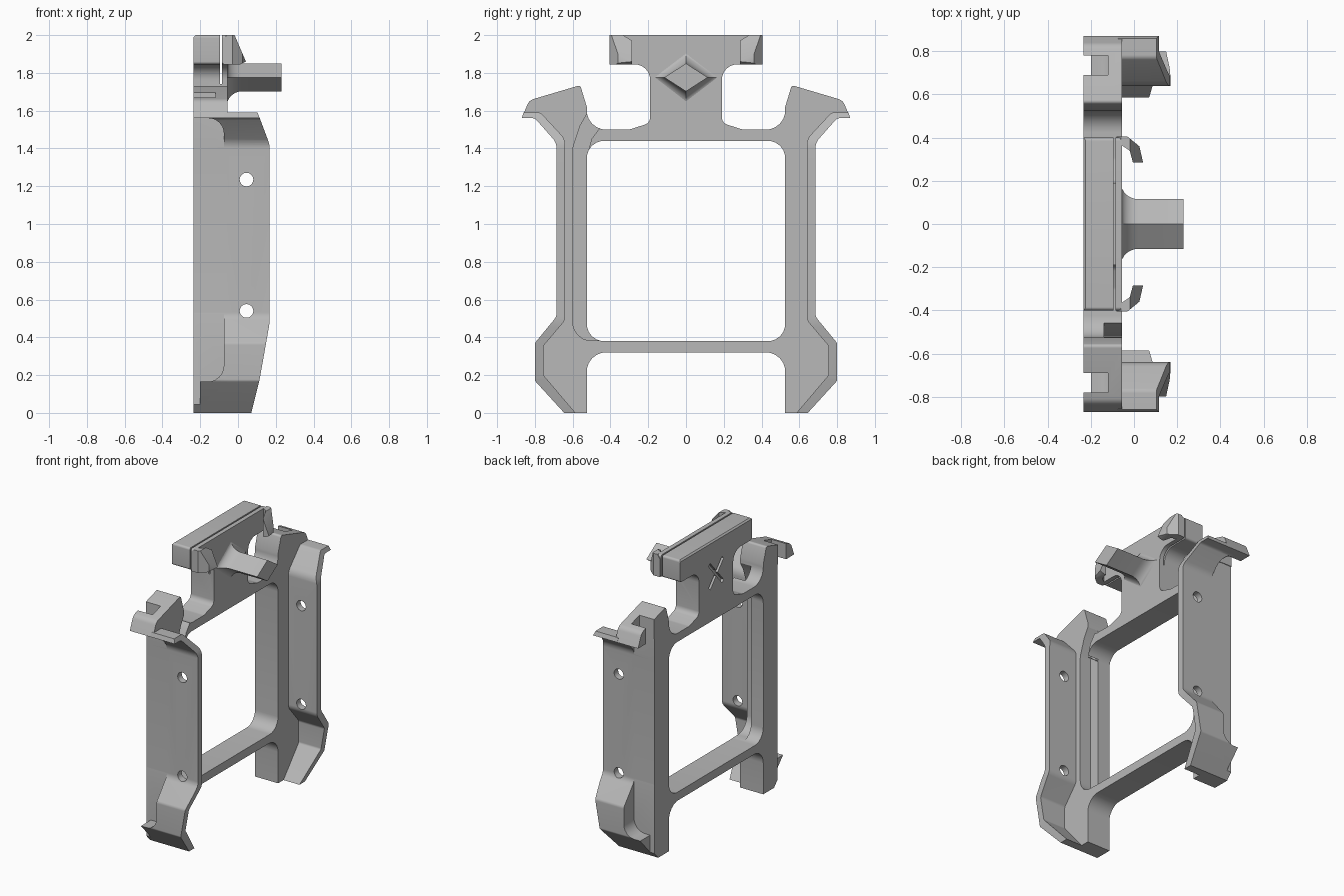
import bpy, bmesh, math
from mathutils import Vector

cube = bpy.data.objects.get("Cube")
if cube:
    bpy.data.objects.remove(cube)

grey = bpy.data.materials.new("matte grey")
grey.use_nodes = True
grey.diffuse_color = (0.48, 0.48, 0.48, 1)
grey.node_tree.nodes["Principled BSDF"].inputs["Base Color"].default_value = grey.diffuse_color


def rounded(points, steps=6):
    """Outline from (a, b) or (a, b, radius) corners, with filleted corners."""
    out = []
    for i, p in enumerate(points):
        c = Vector(p[:2])
        if len(p) < 3:
            out.append(c)
            continue
        u = (Vector(points[i - 1][:2]) - c).normalized()
        v = (Vector(points[(i + 1) % len(points)][:2]) - c).normalized()
        half = u.angle(v) / 2
        mid = c + (u + v).normalized() * p[2] / math.sin(half)
        start = c + u * p[2] / math.tan(half) - mid
        end = c + v * p[2] / math.tan(half) - mid
        for k in range(steps + 1):
            t = k / steps
            out.append(mid + start.lerp(end, t).normalized() * p[2])
    return out


def place(p, axis, depth):
    a, b = p
    return {"x": (depth, a, b), "y": (a, depth, b), "z": (a, b, depth)}[axis]


def finish(name, bm):
    bmesh.ops.recalc_face_normals(bm, faces=bm.faces)
    mesh = bpy.data.meshes.new(name)
    bm.to_mesh(mesh)
    bm.free()
    mesh.materials.append(grey)
    obj = bpy.data.objects.new(name, mesh)
    bpy.context.collection.objects.link(obj)
    return obj


def prism(name, points, axis, lo, hi, mirror=False):
    """Extrude an outline along an axis; optionally mirror it front to back."""
    bm = bmesh.new()
    outline = rounded(points)
    rings = [[bm.verts.new(place(p, axis, d)) for p in outline] for d in (lo, hi)]
    for ring in rings:
        bm.faces.new(ring)
    n = len(outline)
    for i in range(n):
        j = (i + 1) % n
        bm.faces.new((rings[0][i], rings[0][j], rings[1][j], rings[1][i]))
    bmesh.ops.recalc_face_normals(bm, faces=bm.faces)
    if mirror:
        # Open the centre plane so that the halves weld into one solid
        inner = [f for f in bm.faces if all(abs(v.co.y) < 1e-5 for v in f.verts)]
        bmesh.ops.delete(bm, geom=inner, context="FACES")
        bmesh.ops.mirror(bm, geom=bm.verts[:] + bm.edges[:] + bm.faces[:],
                         axis="Y", merge_dist=1e-5)
        bmesh.ops.remove_doubles(bm, verts=bm.verts, dist=1e-5)
    return finish(name, bm)


def box(name, x, y, z, mirror=False):
    return prism(name, [(y[0], z[0]), (y[1], z[0]), (y[1], z[1]), (y[0], z[1])],
                 "x", x[0], x[1], mirror)


def combine(obj, tool, operation="DIFFERENCE"):
    tool.hide_render = True
    mod = obj.modifiers.new("shape", "BOOLEAN")
    mod.operation, mod.solver, mod.object = operation, "EXACT", tool
    bpy.context.view_layer.objects.active = obj
    bpy.ops.object.modifier_apply(modifier=mod.name)
    bpy.data.objects.remove(tool)


# Outer contour of one side, shared by frame and flap, from the top lip down
side = [(0.87, 1.56), (0.80, 1.56, 0.03), (0.685, 1.43, 0.08), (0.685, 0.51, 0.06),
        (0.80, 0.37, 0.03), (0.80, 0.17, 0.02), (0.645, 0.0)]

# Frame: head block, neck, cross bars and columns, as half a contour
frame = prism("frame", [
    (0, 2.0), (0.40, 2.0, 0.015), (0.40, 1.845, 0.015), (0.19, 1.845, 0.08),
    (0.19, 1.535, 0.04), (0.30, 1.50, 0.05), (0.525, 1.50, 0.10), (0.525, 1.62),
    (0.56, 1.735, 0.015), (0.83, 1.655, 0.05)] + side + [
    (0.525, 0), (0.525, 0.32, 0.10), (0, 0.32), (0, 0.38),
    (0.525, 0.38, 0.09), (0.525, 1.44, 0.09), (0, 1.44)],
    "x", -0.235, -0.055, mirror=True)

# Outer reliefs that leave the columns flat toward the back
relief = [(-0.3, -0.1), (-0.2, -0.1), (-0.2, 0.165), (-0.075, 0.165, 0.085),
          (-0.075, 1.56, 0.08), (-0.3, 1.56)]
for lo, hi in ((0.6855, 1.0), (-1.0, -0.6855)):
    combine(frame, prism("relief_cutter", relief, "y", lo, hi))

# Slots through the top hooks
for lo, hi in ((0.69, 0.78), (-0.78, -0.69)):
    combine(frame, box("slot_cutter", (-0.3, -0.12), (lo, hi), (1.5, 1.8)))

# Thin slit across the head
combine(frame, box("slit_cutter", (-0.096, -0.086), (-0.5, 0.5), (1.74, 2.1)))

# Cable channel in the front column
combine(frame, prism("channel_cutter", [
    (-0.60, 0.382, 0.10), (-0.44, 0.382), (-0.44, 1.30), (-0.525, 1.36),
    (-0.50, 1.45), (-0.455, 1.51), (-0.455, 1.62), (-0.515, 1.60),
    (-0.56, 1.52), (-0.60, 1.40, 0.1)], "x", -0.14, 0.1))

# Crossed grooves on the back of the neck
for sign in (-1, 1):
    w, c = 0.009, 1.76
    combine(frame, prism("groove_cutter", [
        (sign * (-0.075 - w), c - 0.085 + w), (sign * (-0.075 + w), c - 0.085 - w),
        (sign * (0.075 + w), c + 0.085 - w), (sign * (0.075 - w), c + 0.085 + w)],
        "x", -0.3, -0.215))

# Bevelled upper back edge of the head
combine(frame, prism("edge_cutter", [(-0.24, 1.985), (-0.22, 2.005), (-0.24, 2.005)],
                     "y", -0.5, 0.5))

# Side flaps: thin flared walls with a tapered free edge
inner_side = [(0.585, 0.0), (0.755, 0.20, 0.02), (0.755, 0.355, 0.03),
              (0.64, 0.49, 0.06), (0.64, 1.45, 0.08), (0.77, 1.59, 0.03), (0.86, 1.59)]
for name, s in (("back_flap", 1), ("front_flap", -1)):
    outline = [(s * p[0], *p[1:]) for p in side + inner_side]
    flap = prism(name, outline, "x", -0.074, 0.2)
    edge = [(-0.1, -0.1), (0.05, -0.1), (0.07, 0), (0.115, 0.18), (0.168, 0.48, 0.3),
            (0.168, 1.42, 0.15), (0.10, 1.60), (-0.1, 1.60)]
    combine(flap, prism("edge_shape", edge, "y", -1, 1), "INTERSECT")
    for z in (0.54, 1.235):
        hole = [(0.045 + 0.036 * math.cos(a), z + 0.036 * math.sin(a))
                for a in (math.tau * k / 24 for k in range(24))]
        combine(flap, prism("hole_cutter", hole, "y", -1, 1))

# Clip ears on the head, leaning back toward the top
for name, s in (("back_ear", 1), ("front_ear", -1)):
    plan = [(-0.08, 0.30), (-0.08, 0.405), (-0.03, 0.405), (0.025, 0.36), (0.042, 0.285),
            (-0.005, 0.285), (-0.02, 0.34), (-0.058, 0.365), (-0.058, 0.30)]
    ear = prism(name, [(x, s * y) for x, y in plan], "z", 1.845, 2.0)
    lean = [(-0.1, 1.8), (0.0, 1.84), (0.042, 1.86), (-0.018, 2.0),
            (-0.06, 2.0), (-0.08, 1.97), (-0.1, 1.97)]
    combine(ear, prism("lean_shape", lean, "y", -1, 1), "INTERSECT")

# Diamond peg with a flared root
bm = bmesh.new()
rings = []
stations = [(-0.07, 1.0)]
for k in range(9):
    a = math.pi / 2 * k / 8
    stations.append((0.02 - 0.08 * math.cos(a), 1 - math.sin(a)))
stations.append((0.23, 0))
for x, flare in stations:
    hy, hz = 0.115 + 0.075 * flare, 0.074 + 0.08 * flare
    rings.append([bm.verts.new((x, y, 1.776 + z))
                  for y, z in ((hy, 0), (0, hz), (-hy, 0), (0, -hz))])
for a, b in zip(rings, rings[1:]):
    for i in range(4):
        j = (i + 1) % 4
        bm.faces.new((a[i], a[j], b[j], b[i]))
bm.faces.new(rings[0])
bm.faces.new(rings[-1])
finish("peg", bm)

# Smooth fillets, sharp edges
bpy.ops.object.select_all(action="DESELECT")
for obj in bpy.context.scene.objects:
    if obj.type == "MESH":
        obj.select_set(True)
        bpy.context.view_layer.objects.active = obj
bpy.ops.object.shade_smooth_by_angle(angle=math.radians(30))
